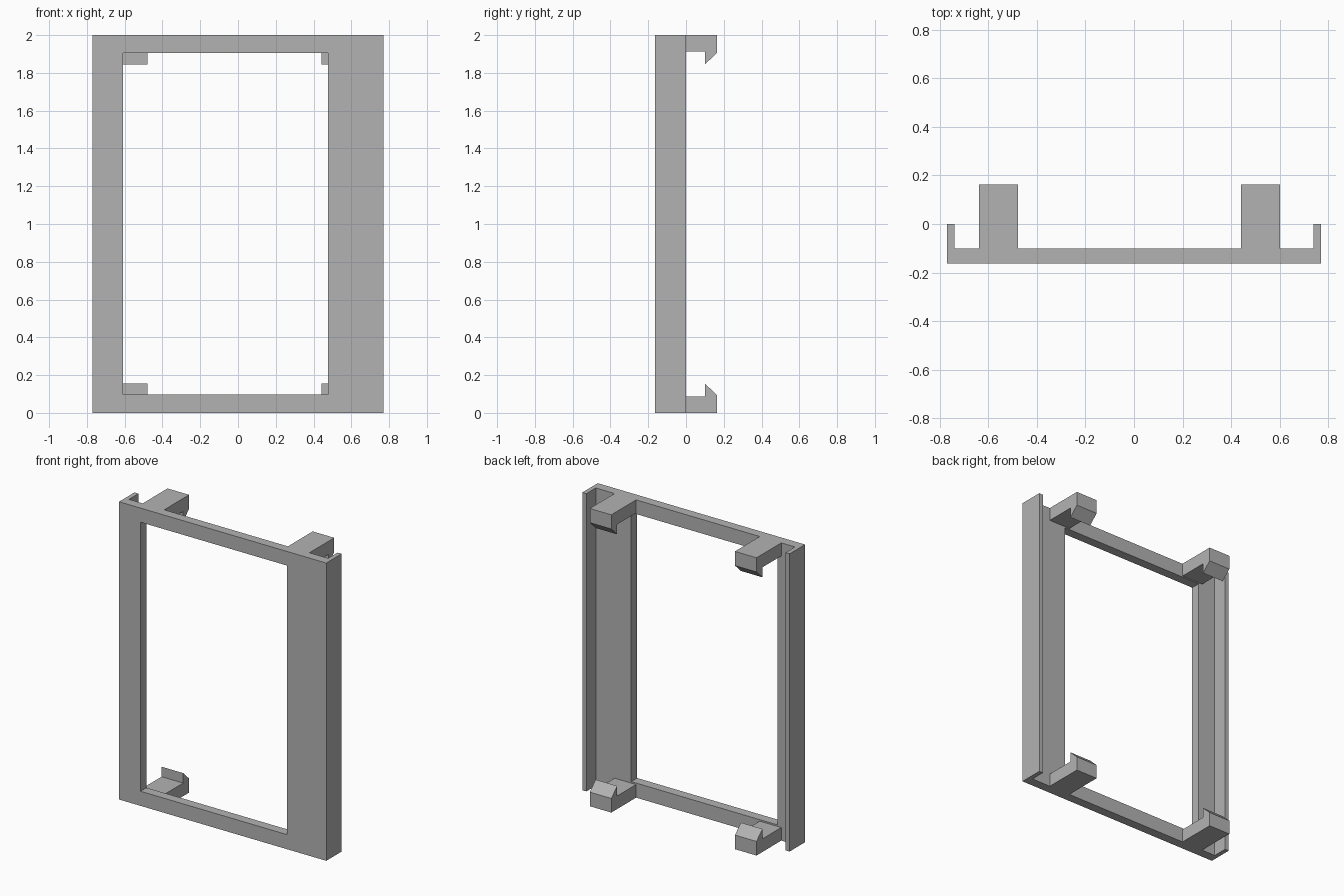
import bpy
import bmesh
from mathutils import Vector

cube = bpy.data.objects.get("Cube")
if cube:
    bpy.data.objects.remove(cube, do_unlink=True)

grey = bpy.data.materials.new("plain_grey")
grey.use_nodes = True
colour = (0.45, 0.45, 0.45, 1)
grey.diffuse_color = colour
grey.node_tree.nodes["Principled BSDF"].inputs["Base Color"].default_value = colour


def extrude_profile(name, points, direction):
    """Prism made by sweeping a flat outline along a direction."""
    bm = bmesh.new()
    face = bm.faces.new([bm.verts.new(p) for p in points])
    swept = bmesh.ops.extrude_face_region(bm, geom=[face])["geom"]
    verts = [g for g in swept if isinstance(g, bmesh.types.BMVert)]
    bmesh.ops.translate(bm, vec=Vector(direction), verts=verts)
    bmesh.ops.recalc_face_normals(bm, faces=bm.faces)
    mesh = bpy.data.meshes.new(name)
    bm.to_mesh(mesh)
    bm.free()
    mesh.materials.append(grey)
    obj = bpy.data.objects.new(name, mesh)
    bpy.context.collection.objects.link(obj)
    return obj


HEIGHT = 2.0
HALF_WIDTH = 0.77
LIP = 0.03
FRONT, PLATE_BACK = -0.163, -0.10

# Front plate with a shallow lip along each side
half = [(HALF_WIDTH, FRONT), (HALF_WIDTH, 0), (HALF_WIDTH - LIP, 0),
        (HALF_WIDTH - LIP, PLATE_BACK)]
channel = half + [(-x, y) for x, y in reversed(half)]
frame = extrude_profile("frame", [(x, y, 0) for x, y in channel], (0, 0, HEIGHT))

# Off-centre window opening
left, right, bottom, top = -0.61, 0.477, 0.098, 1.905
window = [(left, -0.3, bottom), (right, -0.3, bottom), (right, -0.3, top), (left, -0.3, top)]
cutter = extrude_profile("window_cutter", window, (0, 0.5, 0))
cutter.hide_render = True
cutter.hide_viewport = True
cutter.display_type = 'WIRE'
cut = frame.modifiers.new("window", 'BOOLEAN')
cut.operation = 'DIFFERENCE'
cut.solver = 'EXACT'
cut.object = cutter

# Hooked clips behind the four corners, the top pair mirrored from the bottom pair
hook = [(PLATE_BACK, 0), (0.163, 0), (0.163, 0.095), (0.10, 0.155),
        (0.10, 0.088), (PLATE_BACK, 0.088)]
CLIP_WIDTH = 0.16
for side, x in (("right", -0.638), ("left", 0.441)):
    for level in ("bottom", "top"):
        outline = [(x, y, z if level == "bottom" else HEIGHT - z) for y, z in hook]
        extrude_profile(f"{level}_{side}_clip", outline, (CLIP_WIDTH, 0, 0))
